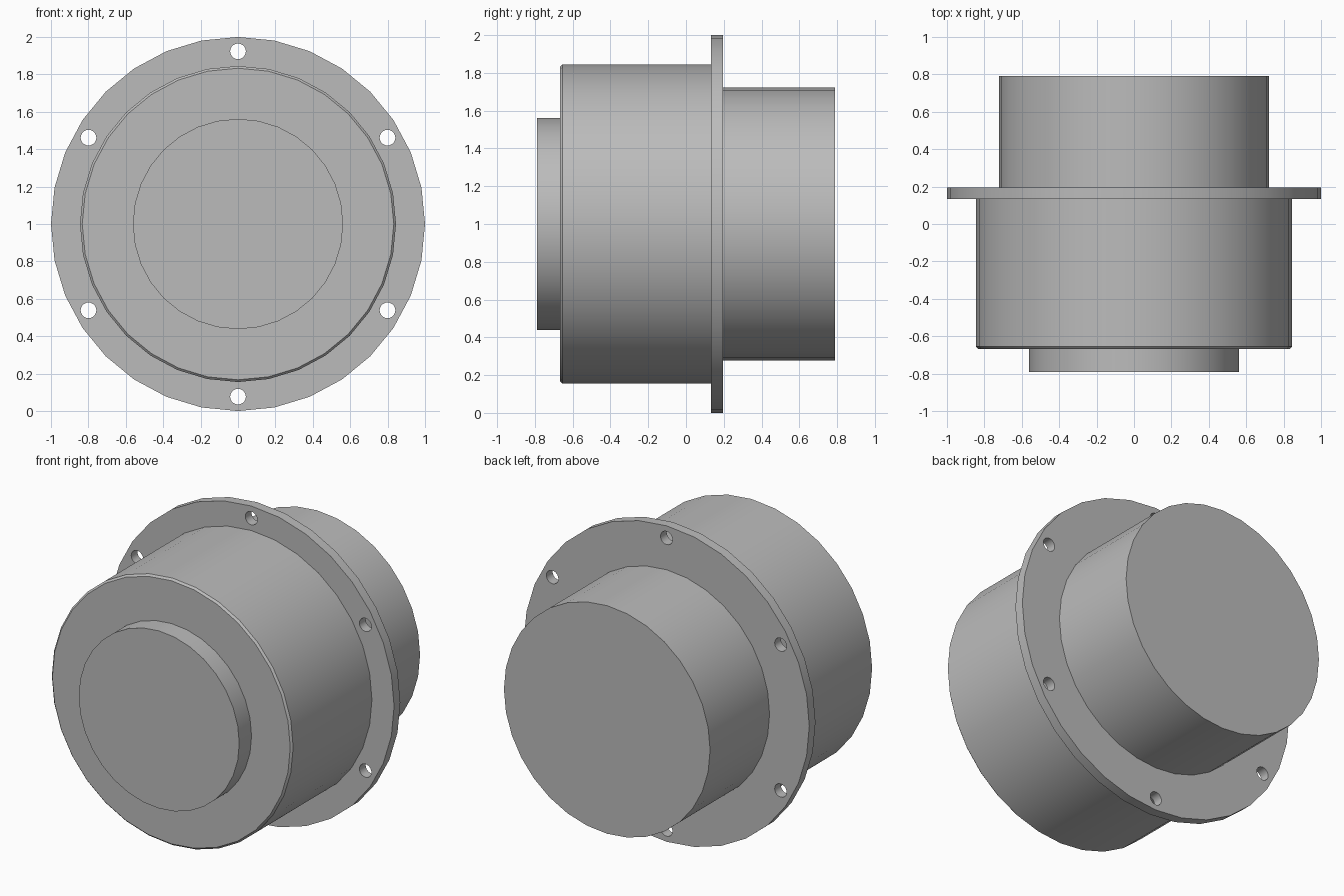
import bpy, bmesh, math
from mathutils import Matrix, Vector

default_cube = bpy.data.objects.get("Cube")
if default_cube:
    bpy.data.objects.remove(default_cube, do_unlink=True)

SIDES = 32
CENTRE_Z = 1.0

# Single grey material
metal = bpy.data.materials.new("Plain grey metal")
metal.use_nodes = True
GREY = (0.5, 0.5, 0.5, 1)
metal.diffuse_color = GREY
metal.node_tree.nodes["Principled BSDF"].inputs["Base Color"].default_value = GREY


def add_object(name, bm):
    mesh = bpy.data.meshes.new(name)
    bm.to_mesh(mesh)
    bm.free()
    mesh.materials.append(metal)
    obj = bpy.data.objects.new(name, mesh)
    bpy.context.collection.objects.link(obj)
    return obj


def turned(name, profile):
    """Turn (radius, y) points around the horizontal y axis and cap both ends."""
    bm = bmesh.new()
    rings = []
    for radius, y in profile:
        angles = [math.tau * i / SIDES for i in range(SIDES)]
        rings.append([bm.verts.new((radius * math.cos(a), y, CENTRE_Z + radius * math.sin(a)))
                      for a in angles])
    for near, far in zip(rings, rings[1:]):
        for i in range(SIDES):
            j = (i + 1) % SIDES
            bm.faces.new((near[i], near[j], far[j], far[i]))
    bm.faces.new(rings[0])
    bm.faces.new(rings[-1])
    bmesh.ops.recalc_face_normals(bm, faces=bm.faces)
    return add_object(name, bm)


# Turned parts, from front to back
front_boss = turned("front_boss", [(0.562, -0.79), (0.562, -0.66)])
main_body = turned("main_body", [(0.833, -0.667), (0.845, -0.655), (0.845, 0.14)])
flange = turned("flange", [(1.0, 0.133), (1.0, 0.195)])
rear_drum = turned("rear_drum", [(0.722, 0.19), (0.722, 0.79)])

# Six bolt holes through the flange
bm = bmesh.new()
for k in range(6):
    a = math.radians(30 + 60 * k)
    place = Matrix.Translation(Vector((0.923 * math.cos(a), 0.164, CENTRE_Z + 0.923 * math.sin(a))))
    bmesh.ops.create_cone(bm, cap_ends=True, segments=20, radius1=0.042, radius2=0.042,
                          depth=0.2, matrix=place @ Matrix.Rotation(math.pi / 2, 4, "X"))
cutter = add_object("bolt_hole_cutter", bm)
cutter.hide_render = True

cut = flange.modifiers.new("Bolt holes", "BOOLEAN")
cut.operation = "DIFFERENCE"
cut.solver = "EXACT"
cut.object = cutter
bpy.context.view_layer.objects.active = flange
bpy.ops.object.modifier_apply(modifier=cut.name)
bpy.data.objects.remove(cutter, do_unlink=True)

# Smooth the curved walls and keep the rims sharp
bpy.ops.object.select_all(action="DESELECT")
for part in (front_boss, main_body, flange, rear_drum):
    part.select_set(True)
bpy.ops.object.shade_smooth_by_angle(angle=math.radians(30))
